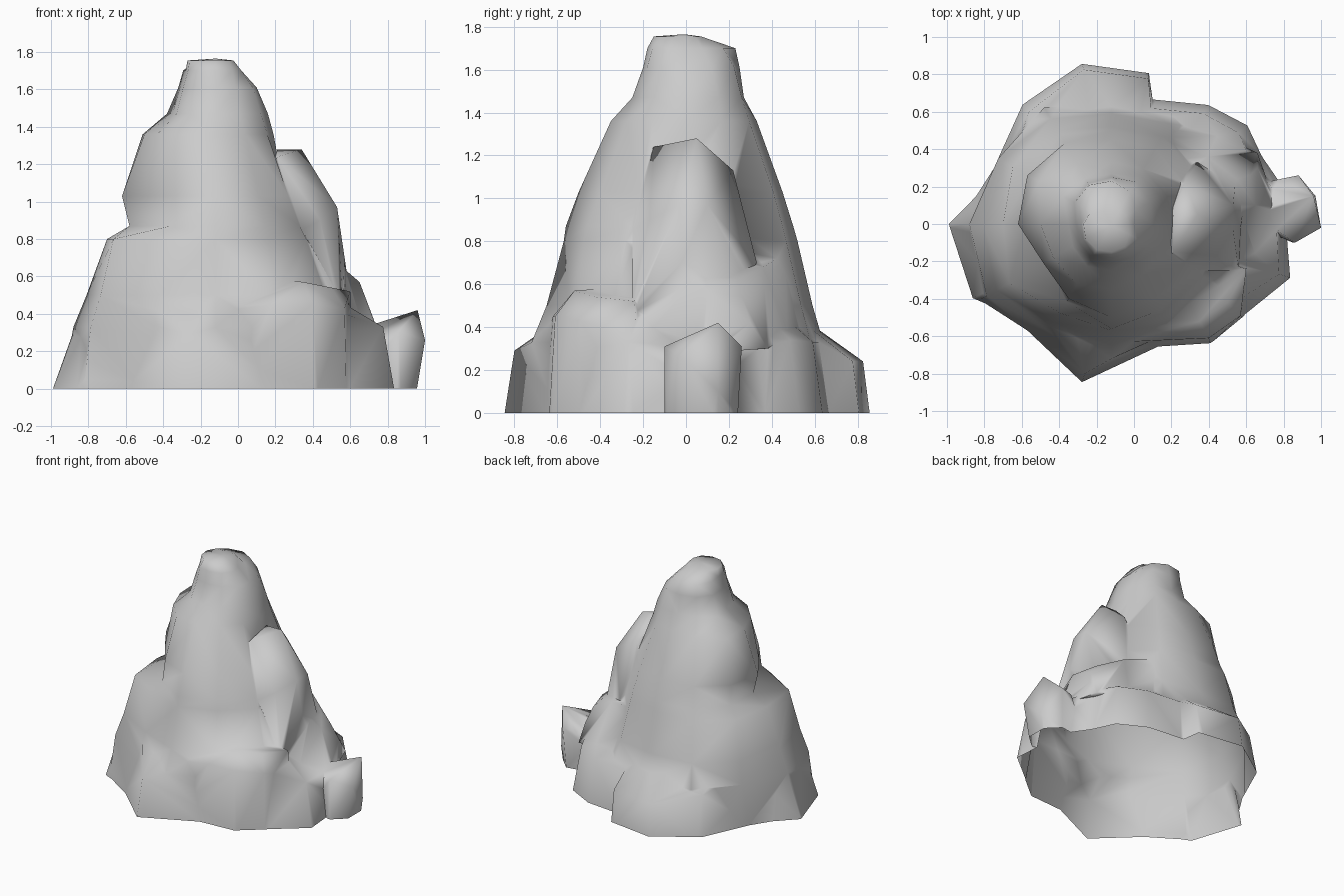
import bpy
import bmesh
import math
from mathutils import Vector

# Remove the default object only
default_cube = bpy.data.objects.get("Cube")
if default_cube is not None:
    bpy.data.objects.remove(default_cube, do_unlink=True)

# Single stone colour
stone = bpy.data.materials.new("stone grey")
stone.use_nodes = True
stone_colour = (.6, .6, .6, 1)
stone.diffuse_color = stone_colour
for node in stone.node_tree.nodes:
    if node.type == "BSDF_PRINCIPLED":
        node.inputs["Base Color"].default_value = stone_colour
        node.inputs["Roughness"].default_value = .9


def finish_part(name, bm):
    """Turn a closed bmesh into an object with outward normals."""
    bmesh.ops.recalc_face_normals(bm, faces=bm.faces[:])
    bmesh.ops.triangulate(bm, faces=bm.faces[:])
    mesh = bpy.data.meshes.new(name)
    bm.to_mesh(mesh)
    bm.free()
    mesh.materials.append(stone)
    part = bpy.data.objects.new(name, mesh)
    bpy.context.scene.collection.objects.link(part)
    return part


def add_fan(bm, ring, apex):
    """Close a ring with triangles meeting at one point."""
    tip = bm.verts.new(apex)
    for index, vert in enumerate(ring):
        bm.faces.new((vert, ring[index - 1], tip))


def loft(name, rings, bottom, top):
    """Skin stacked rings of equal length and close both ends."""
    bm = bmesh.new()
    loops = [[bm.verts.new(point) for point in ring] for ring in rings]
    for lower, upper in zip(loops, loops[1:]):
        for index in range(len(lower)):
            bm.faces.new((lower[index - 1], lower[index],
                          upper[index], upper[index - 1]))
    add_fan(bm, loops[0], bottom)
    add_fan(bm, loops[-1], top)
    return finish_part(name, bm)


def boulder(name, points, sink):
    """Convex lump; points on the ground are sunk so the foot can be trimmed."""
    bm = bmesh.new()
    for x, y, z in points:
        bm.verts.new((x, y, z if z > 0 else -sink))
    result = bmesh.ops.convex_hull(bm, input=bm.verts[:])
    loose = set(result["geom_interior"] + result["geom_unused"])
    loose = [item for item in loose if isinstance(item, bmesh.types.BMVert)]
    bmesh.ops.delete(bm, geom=loose, context="VERTS")
    return finish_part(name, bm)


# Spreading foot: outline on the ground with the height of its rim
foot_outline = [
    (-1, 0, .54), (-.78, .22, .4), (-.6, .64, .3), (-.28, .86, .24),
    (.08, .81, .24), (.1, .67, .33), (.4, .64, .33), (.61, .53, .34),
    (.69, .36, .36), (.8, .2, .3), (.84, -.29, .33), (.58, -.5, .42),
    (.41, -.64, .4), (.17, -.64, .4), (-.28, -.85, .29),
    (-.66, -.49, .5), (-.87, -.4, .48),
]
foot_base = [(x, y, -.03) for x, y, height in foot_outline]
foot_rim = []
for x, y, height in foot_outline:
    inset = 1 - .7 * height ** 2
    foot_rim.append((x * inset, y * inset, height))
foot = loft("foot", [foot_base, foot_rim], (0, 0, -.03), (-.1, 0, .85))

# Peak: radii around a leaning axis, counter-clockwise from the left side
peak_centre = Vector((-.12, 0, 0))
peak_layers = {
    -.06: (.86, .78, .68, .64, .74, .7, .83, .82, .73, .75, .67, .82),
    .33: (.8, .75, .67, .64, .72, .7, .76, .77, .67, .72, .66, .76),
    .5: (.68, .66, .62, .59, .65, .67, .69, .71, .61, .65, .62, .68),
    .8: (.52, .52, .54, .52, .58, .61, .58, .63, .55, .57, .55, .56),
    .87: (.47, .5, .52, .5, .55, .51, .46, .4, .48, .56, .53, .52),
    1.03: (.38, .45, .47, .45, .5, .52, .5, .42, .46, .5, .46, .45),
    1.36: (.31, .33, .34, .33, .37, .45, .38, .36, .37, .35, .32, .32),
    1.47: (.28, .3, .3, .27, .28, .3, .23, .24, .26, .25, .25, .28),
    1.61: (.22, .24, .26, .25, .25, .23, .19, .2, .21, .2, .21, .23),
    1.7: (.12, .15, .2, .23, .24, .2, .16, .17, .19, .18, .18, .16),
    1.755: (.09, .09, .08, .06, .08, .13, .15, .16, .16, .15, .14, .11),
}


def polar_ring(height, radii):
    ring = []
    for index, radius in enumerate(radii):
        angle = math.tau * index / len(radii)
        offset = Vector((math.cos(angle), math.sin(angle), 0)) * radius
        ring.append(peak_centre + offset + Vector((0, 0, height)))
    return ring


peak_rings = [polar_ring(height, radii) for height, radii in peak_layers.items()]
peak = loft("peak", peak_rings, (-.12, 0, -.06), (-.12, -.01, 1.765))

# Tall lobe leaning against the left side of the peak, flaring downwards
left_lobe = boulder("left_lobe", [
    (.19, -.18, 1.2), (.21, -.15, 1.24), (.21, .05, 1.28), (.34, .05, 1.28),
    (.27, .22, 1.13), (.53, .1, .97), (.53, -.03, .97), (.44, -.17, .9),
    (.35, -.25, .86), (.57, -.02, .7), (.54, .2, .63), (.52, -.2, .62),
    (.34, .33, .7), (.1, .3, .6), (.1, -.2, .5),
    (.6, .1, .42), (.56, -.25, .45), (.1, .1, .4),
], 0)

# Low shoulder that wraps from the lobe round to the back
left_shoulder = boulder("left_shoulder", [
    (.58, .05, .63), (.55, .24, .62), (.65, .1, .57), (.62, .26, .54),
    (.69, .1, .43), (.66, .3, .42), (.76, .1, .28), (.66, .38, .3),
    (.39, .36, .68), (.12, .46, .74), (.45, .48, .36), (.12, .56, .42),
    (.1, .4, .3), (.5, -.2, .5), (.66, -.2, .35), (.2, -.1, .3),
    (.3, .1, .6),
], 0)

# Front buttress with a sloping top, blending into the front ridge
front_buttress = boulder("front_buttress", [
    (.22, -.5, .54), (.35, -.52, .57), (.5, -.42, .54), (.6, -.24, .52),
    (.4, -.61, .45), (.18, -.62, .45), (.57, -.49, .43), (.17, -.64, 0),
    (.41, -.64, 0), (.58, -.5, 0), (.62, -.2, 0), (.1, -.1, .6),
    (-.04, -.63, .42), (-.02, -.66, 0), (-.1, -.1, 0),
], .05)

# Small outcrop at the foot on the left
outcrop = boulder("outcrop", [
    (.96, .15, .42), (1, -.02, .26), (.95, -.01, 0), (.86, -.1, .31),
    (.85, -.1, 0), (.88, .26, .31), (.86, .24, 0), (.97, .15, .1),
    (.95, .15, 0), (.79, 0, .32), (.78, .24, .3), (.6, 0, 0),
    (.6, .2, 0), (.65, .05, .32),
], .04)

# Fuse every part into one skin
parts = [peak, left_lobe, left_shoulder, front_buttress, outcrop]
for part in parts:
    fuse = foot.modifiers.new("fuse " + part.name, "BOOLEAN")
    fuse.operation = "UNION"
    fuse.solver = "EXACT"
    fuse.object = part
bpy.context.view_layer.update()
graph = bpy.context.evaluated_depsgraph_get()
fused = bpy.data.meshes.new_from_object(foot.evaluated_get(graph))
foot.modifiers.clear()
foot.data = fused
foot.name = "rock"
for part in parts:
    bpy.data.objects.remove(part, do_unlink=True)

# Trim level with the ground, leaving the underside open
bm = bmesh.new()
bm.from_mesh(fused)
bmesh.ops.bisect_plane(bm, geom=bm.verts[:] + bm.edges[:] + bm.faces[:],
                       plane_co=(0, 0, 0), plane_no=(0, 0, 1),
                       clear_inner=True)
bmesh.ops.remove_doubles(bm, verts=bm.verts[:], dist=.02)
bmesh.ops.triangulate(bm, faces=bm.faces[:])
bm.to_mesh(fused)
bm.free()
fused.materials.clear()
fused.materials.append(stone)

# Soft weathered shading with only the hardest ledges kept sharp
bpy.ops.object.select_all(action="DESELECT")
foot.select_set(True)
bpy.context.view_layer.objects.active = foot
bpy.ops.object.shade_smooth_by_angle(angle=math.radians(85))
